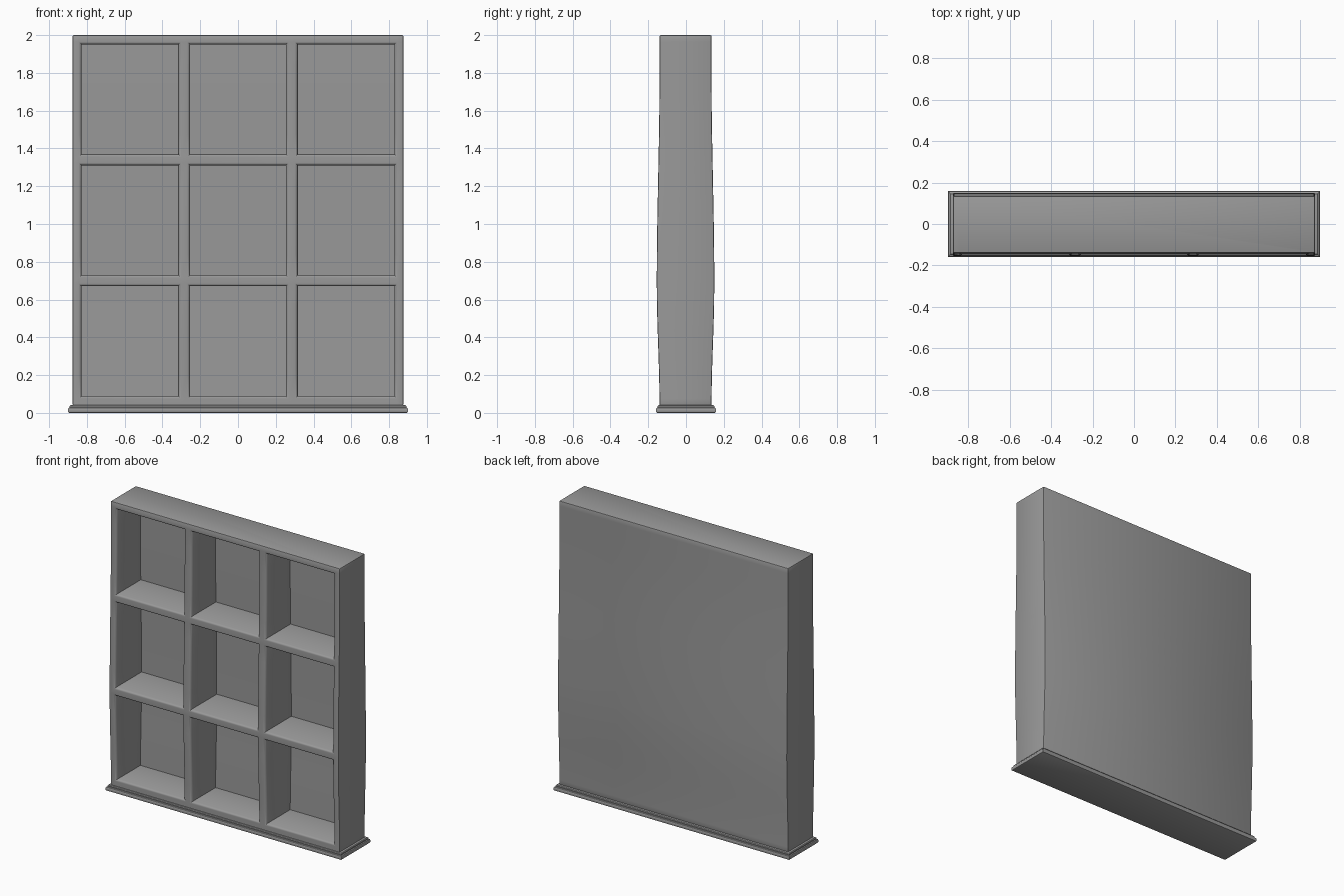
import bpy, bmesh

cube = bpy.data.objects.get("Cube")
if cube:
    bpy.data.objects.remove(cube, do_unlink=True)

grey = bpy.data.materials.new("plain grey")
grey.use_nodes = True
colour = (0.32, 0.32, 0.32, 1)
grey.diffuse_color = colour
grey.node_tree.nodes["Principled BSDF"].inputs["Base Color"].default_value = colour


def finish(bm, name):
    bmesh.ops.recalc_face_normals(bm, faces=bm.faces)
    mesh = bpy.data.meshes.new(name)
    bm.to_mesh(mesh)
    bm.free()
    obj = bpy.data.objects.new(name, mesh)
    bpy.context.collection.objects.link(obj)
    mesh.materials.append(grey)
    bpy.ops.object.select_all(action='DESELECT')
    obj.select_set(True)
    bpy.context.view_layer.objects.active = obj
    bpy.ops.object.shade_smooth_by_angle(angle=0.6)
    return obj


def bulge(z):
    # Gentle swelling of the depth, widest at the lower shelf
    t = (z - 0.04) / 0.64 if z < 0.68 else (1.8 - z) / 1.12
    t = min(max(t, 0), 1)
    return 1 + 0.11 * t * t * (3 - 2 * t)


# Cabinet: front grid, outer shell and nine sunken compartments
FRONT, BACK, MID = -0.1375, 0.1375, -0.0025
xs = [-0.875, -0.842, -0.302, -0.268, 0.268, 0.302, 0.842, 0.875]
bars = [0.04, 0.075, 0.685, 0.715, 1.325, 1.355, 1.965, 2.0]
SUB = 5
zs, cell_rows = [], []
for i in range(7):
    steps = SUB if i % 2 else 1
    if i % 2:
        cell_rows.append(range(len(zs), len(zs) + SUB))
    zs += [bars[i] + (bars[i + 1] - bars[i]) * k / steps for k in range(steps)]
zs.append(bars[-1])

bm = bmesh.new()
grid = [[bm.verts.new((x, FRONT, z)) for x in xs] for z in zs]
rear = [[bm.verts.new((x, BACK, z)) for x in (xs[0], xs[-1])] for z in zs]
front = {}
for j in range(len(zs) - 1):
    a, b, ra, rb = grid[j], grid[j + 1], rear[j], rear[j + 1]
    for i in range(7):
        front[i, j] = bm.faces.new((a[i], a[i + 1], b[i + 1], b[i]))
    bm.faces.new((a[0], b[0], rb[0], ra[0]))
    bm.faces.new((a[-1], ra[1], rb[1], b[-1]))
    bm.faces.new((ra[0], rb[0], rb[1], ra[1]))
for row in (0, -1):
    bm.faces.new(grid[row] + rear[row][::-1])
bmesh.ops.recalc_face_normals(bm, faces=bm.faces)

# Each step insets the opening, then pushes it back
for rows in cell_rows:
    for col in (1, 3, 5):
        faces = [front[col, j] for j in rows]
        for inset, y in ((0.004, FRONT + 0.001), (0.006, FRONT + 0.005),
                         (0.004, FRONT + 0.012), (0.0005, BACK - 0.018)):
            bmesh.ops.inset_region(bm, faces=faces, thickness=inset, use_even_offset=True)
            for v in {v for f in faces for v in f.verts}:
                v.co.y = y

# Softened outer edges
outer = [e for e in bm.edges if e.calc_face_angle(0) > 1.2
         and all(abs(v.co.x) > 0.874 or v.co.z > 1.999 for v in e.verts)]
bmesh.ops.bevel(bm, geom=outer, offset=0.006, segments=2, profile=0.5, affect='EDGES')
for v in bm.verts:
    v.co.y = v.co.y * bulge(v.co.z) + MID
finish(bm, "cabinet")

# Plinth: stacked rectangular rings with a rounded moulding
bm = bmesh.new()
rings = []
for out, z in ((-0.008, 0), (-0.002, 0.003), (0, 0.009), (0, 0.02), (-0.003, 0.026),
               (-0.009, 0.029), (-0.009, 0.036), (-0.013, 0.041), (-0.02, 0.043)):
    x, y = 0.9 + out, 0.159 + out
    rings.append([bm.verts.new(p) for p in ((-x, -y, z), (x, -y, z), (x, y, z), (-x, y, z))])
for low, high in zip(rings, rings[1:]):
    for i in range(4):
        k = (i + 1) % 4
        bm.faces.new((low[i], low[k], high[k], high[i]))
bm.faces.new(rings[0])
bm.faces.new(rings[-1])
finish(bm, "plinth")
